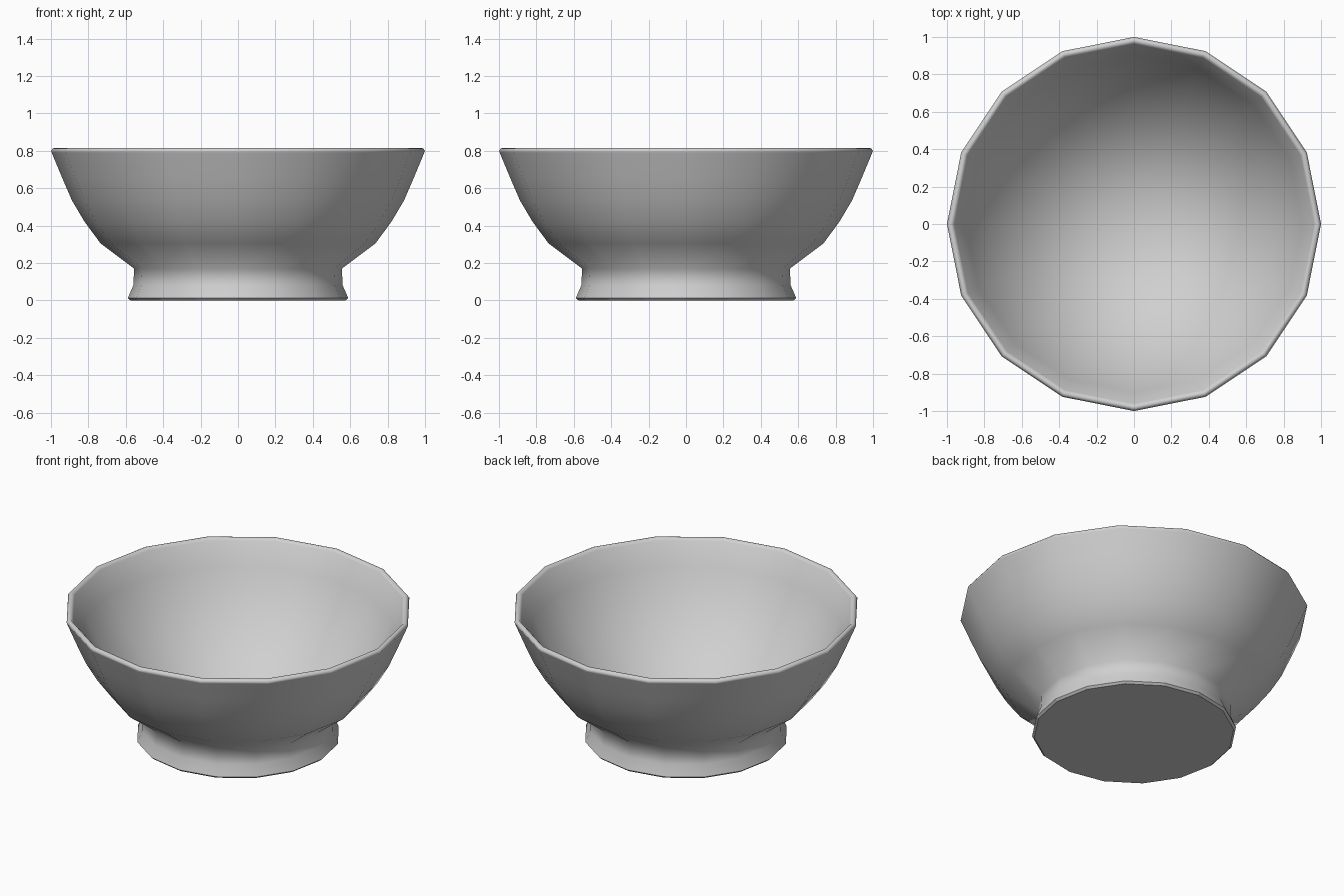
import bpy, bmesh, math

if "Cube" in bpy.data.objects:
    bpy.data.objects.remove(bpy.data.objects["Cube"])

SIDES = 16

# Half profile (radius, z): underside centre -> foot -> outer wall -> lip -> inner bowl
profile = [
    (0, 0), (0.575, 0), (0.588, 0.012), (0.586, 0.02), (0.56, 0.08), (0.555, 0.17),
    (0.735, 0.305), (0.82, 0.42), (0.888, 0.535), (0.94, 0.655), (0.996, 0.79),
    (1.0, 0.80), (0.99, 0.813), (0.975, 0.815), (0.962, 0.80),
    (0.90, 0.665), (0.842, 0.555), (0.765, 0.44), (0.67, 0.325),
    (0.54, 0.205), (0.38, 0.105), (0.20, 0.045), (0, 0.025),
]

mat = bpy.data.materials.new("light_grey")
mat.diffuse_color = (0.63, 0.63, 0.63, 1)
mat.use_nodes = True
mat.node_tree.nodes["Principled BSDF"].inputs["Base Color"].default_value = mat.diffuse_color


def lathe(name, pts, sides):
    """Revolve a closed-ended profile around z."""
    bm = bmesh.new()
    rings = []
    for r, z in pts:
        if r == 0:
            rings.append([bm.verts.new((0, 0, z))] * sides)
        else:
            rings.append([bm.verts.new((r * math.cos(math.tau * i / sides),
                                        r * math.sin(math.tau * i / sides), z))
                          for i in range(sides)])
    for a, b in zip(rings, rings[1:]):
        for i in range(sides):
            j = (i + 1) % sides
            quad = list(dict.fromkeys((a[i], a[j], b[j], b[i])))
            bm.faces.new(quad)
    bmesh.ops.recalc_face_normals(bm, faces=bm.faces)
    # Smooth walls, flat underside with a crisp foot edge
    for f in bm.faces:
        f.smooth = f.calc_center_median().z > 0.008
    me = bpy.data.meshes.new(name)
    bm.to_mesh(me)
    bm.free()
    ob = bpy.data.objects.new(name, me)
    bpy.context.collection.objects.link(ob)
    me.materials.append(mat)
    return ob


# Footed bowl
lathe("bowl", profile, SIDES)
